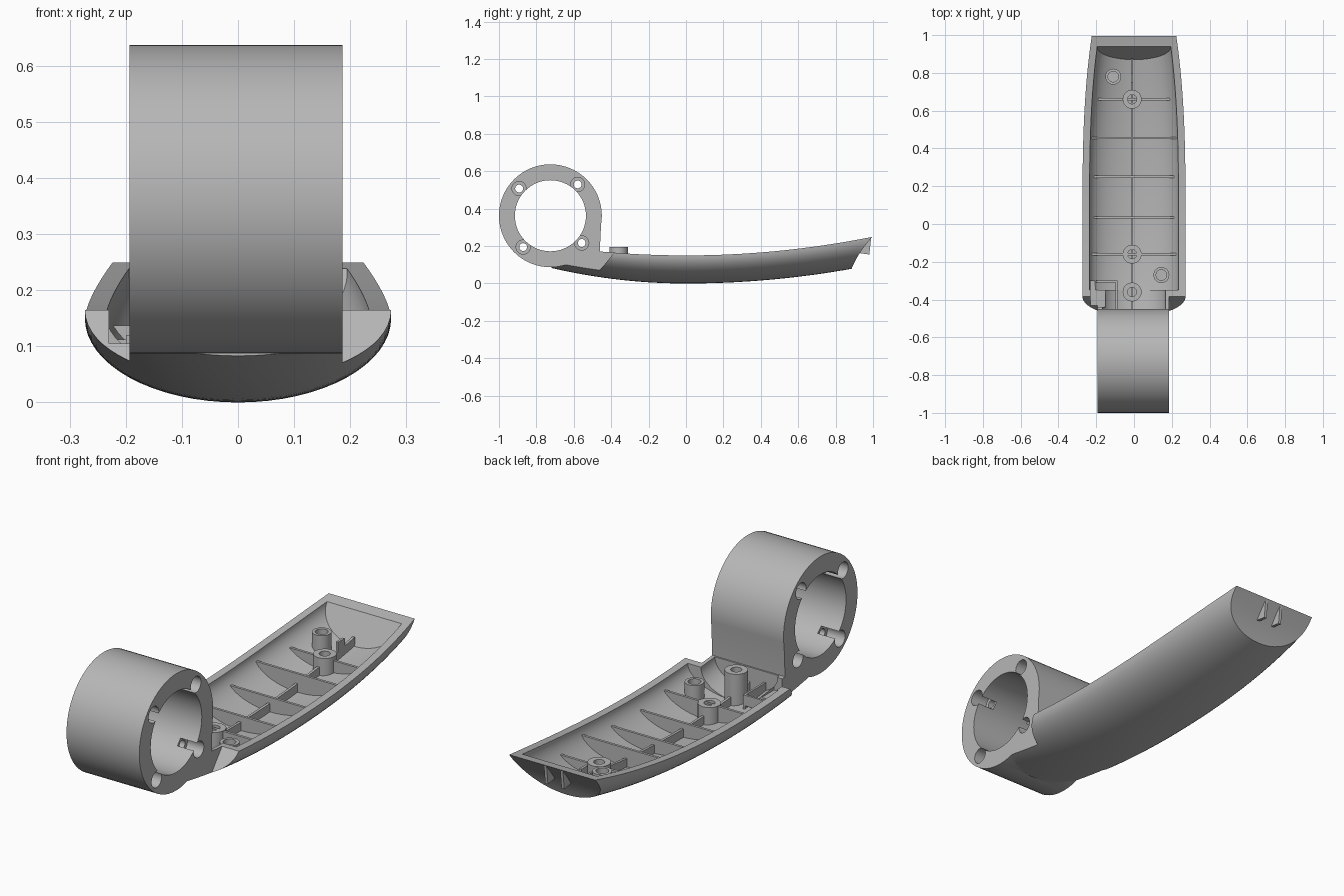
import bpy, bmesh, math
from mathutils import Matrix, Vector

cube = bpy.data.objects.get("Cube")
if cube:
    bpy.data.objects.remove(cube)

grey = bpy.data.materials.new("plain grey")
grey.use_nodes = True
grey.diffuse_color = (0.47, 0.47, 0.47, 1)
grey.node_tree.nodes["Principled BSDF"].inputs["Base Color"].default_value = (0.47, 0.47, 0.47, 1)

LEFT, RIGHT = 0.186, -0.193      # side planes of the ring and neck
RING_Y, RING_Z = -0.725, 0.362


def finish(name, bm):
    bmesh.ops.recalc_face_normals(bm, faces=bm.faces)
    me = bpy.data.meshes.new(name)
    bm.to_mesh(me)
    bm.free()
    me.materials.append(grey)
    ob = bpy.data.objects.new(name, me)
    bpy.context.collection.objects.link(ob)
    return ob


def smooth(ob):
    bpy.ops.object.select_all(action='DESELECT')
    ob.select_set(True)
    bpy.context.view_layer.objects.active = ob
    bpy.ops.object.shade_smooth_by_angle(angle=math.radians(30))


def combine(ob, other, operation):
    """Apply a boolean and remove the helper."""
    other.hide_render = True
    mod = ob.modifiers.new("bool", 'BOOLEAN')
    mod.operation = operation
    mod.solver = 'EXACT'
    mod.object = other
    bpy.ops.object.select_all(action='DESELECT')
    ob.select_set(True)
    bpy.context.view_layer.objects.active = ob
    bpy.ops.object.modifier_apply(modifier=mod.name)
    bpy.data.objects.remove(other)


def prism(name, pts, a, b, axis='x'):
    """Extrude a (y, z) profile along x, or an (x, z) profile along y."""
    bm = bmesh.new()
    place = (lambda p, d: (d, p[0], p[1])) if axis == 'x' else (lambda p, d: (p[0], d, p[1]))
    face = bm.faces.new([bm.verts.new(place(p, a)) for p in pts])
    ext = bmesh.ops.extrude_face_region(bm, geom=[face])
    shift = Vector((b - a, 0, 0) if axis == 'x' else (0, b - a, 0))
    bmesh.ops.translate(bm, vec=shift, verts=[v for v in ext["geom"] if isinstance(v, bmesh.types.BMVert)])
    return finish(name, bm)


def box(name, x0, x1, y0, y1, z0, z1):
    return prism(name, [(y0, z0), (y1, z0), (y1, z1), (y0, z1)], x0, x1)


def cylinder(name, y, z, r, x0, x1, n=64):
    bm = bmesh.new()
    m = Matrix.Translation(((x0 + x1) / 2, y, z)) @ Matrix.Rotation(math.pi / 2, 4, 'Y')
    bmesh.ops.create_cone(bm, cap_ends=True, segments=n, radius1=r, radius2=r, depth=x1 - x0, matrix=m)
    return finish(name, bm)


# Curves of the long arm
def bottom(y):
    return (0.1 if y > 0 else 0.16) * y * y


def height(y):
    return 0.15 + 0.1 * y * y - bottom(y)


def width(y):
    return 0.273 - 0.05 * max(y, 0) ** 3


def loft(name, y0, y1, slant, bow=0, inset=0, floor=0, rise=0, steps=40, n=32):
    """Half-elliptic trough solid with a slanted rear end."""
    bm = bmesh.new()
    section = [(-math.cos(math.pi * i / n), 1 - math.sin(math.pi * i / n)) for i in range(n + 1)]
    if rise:
        section = [(-1, 1 + rise)] + section + [(1, 1 + rise)]
    rows = []
    for s in range(steps + 1):
        row = []
        for u, h in section:
            end = y1 + slant * (h - 1) - bow * math.sin(math.pi * min(h, 1))
            y = y0 + (end - y0) * s / steps
            z = bottom(y) + floor + h * (height(y) - floor)
            row.append(bm.verts.new((u * (width(y) - inset), y, z)))
        rows.append(row)
    k = len(section)
    for a, b in zip(rows, rows[1:]):
        for i in range(k):
            j = (i + 1) % k
            bm.faces.new((a[i], a[j], b[j], b[i]))
    for row in (rows[0], rows[-1]):
        for i in range(k // 2):
            quad = [row[i], row[i + 1], row[k - 2 - i], row[k - 1 - i]]
            bm.faces.new(list(dict.fromkeys(quad)))
    return finish(name, bm)


# Arm body, trimmed beside the neck, joined to the ring
body = loft("arm_and_ring", -0.72, 0.995, 0.11, bow=0.012)
slant = [(-0.9, -0.1), (-0.6, -0.1), (-0.273, 0.3), (-0.9, 0.3)]
for a, b in ((LEFT, 0.4), (-0.4, RIGHT)):
    combine(body, prism("trim", slant, a, b), 'DIFFERENCE')
combine(body, loft("cavity", -0.35, 0.94, 0.07, inset=0.037, floor=0.03, rise=0.6), 'DIFFERENCE')
combine(body, loft("neck_cavity", -0.455, -0.33, 0, inset=0.105, floor=0.03, rise=0.6, steps=4), 'DIFFERENCE')
neck = [(-0.7, 0.15), (-0.462, 0.15), (-0.452, RING_Z), (-0.7, RING_Z)]
combine(body, prism("neck", neck, RIGHT, LEFT), 'UNION')
combine(body, cylinder("ring", RING_Y, RING_Z, 0.275, RIGHT, LEFT), 'UNION')

# Cable slot in the right front corner
combine(body, box("slot", -0.23, -0.15, -0.44, -0.3, 0.105, 0.3), 'DIFFERENCE')
combine(body, box("slot_mouth", -0.23, RIGHT - 0.001, -0.6, -0.3, 0.105, 0.3), 'DIFFERENCE')

# Ring bore, screw recesses from both sides, screw holes
combine(body, cylinder("bore", RING_Y, RING_Z, 0.19, -0.4, 0.4), 'DIFFERENCE')
for q in range(4):
    ang = math.radians(49 + 90 * q)
    y, z = RING_Y + 0.222 * math.cos(ang), RING_Z + 0.222 * math.sin(ang)
    for a, b in ((0.1, 0.4), (-0.4, -0.1)):
        combine(body, cylinder("recess", y, z, 0.038, a, b, 24), 'DIFFERENCE')
    combine(body, cylinder("hole", y, z, 0.021, -0.4, 0.4, 20), 'DIFFERENCE')
smooth(body)


# Cross ribs with a straight top and a belly sunk in the floor
def cross_rib(y, half):
    w, b = width(y) - 0.037, height(y) - 0.03
    z = lambda x: bottom(y) + 0.03 + b * (1 - math.sqrt(1 - (x / w) ** 2))
    xs = [half * (i / 10 - 1) for i in range(21)]
    prism("cross_rib", [(x, z(x) - 0.006) for x in xs] + [(half, z(half)), (-half, z(half))],
          y - 0.006, y + 0.006, 'y')


for y, half in ((0.66, 0.19), (0.455, 0.222), (0.25, 0.212), (0.035, 0.212), (-0.16, 0.222)):
    cross_rib(y, half)

# Long rib along the middle
ys = [-0.455 + 1.33 * i / 24 for i in range(25)]
prism("long_rib", [(y, bottom(y) + 0.02) for y in ys] + [(y, bottom(y) + 0.07) for y in reversed(ys)],
      -0.016, -0.004)
box("rib_tab", -0.016, -0.004, 0.75, 0.8, 0.09, 0.17)


# Screw posts
def post(name, x, y, z0, z1, r, ri):
    bm = bmesh.new()
    profile = [(r, z0), (r, z1), (ri, z1), (ri, z0 + 0.02), (0, z0 + 0.02)]
    vs = [bm.verts.new((p, 0, z)) for p, z in profile]
    edges = [bm.edges.new(e) for e in zip(vs, vs[1:])]
    bmesh.ops.spin(bm, geom=vs + edges, cent=(0, 0, 0), axis=(0, 0, 1), angle=2 * math.pi, steps=28)
    bmesh.ops.remove_doubles(bm, verts=bm.verts, dist=0.0001)
    bmesh.ops.translate(bm, vec=(x, y, 0), verts=bm.verts)
    smooth(finish(name, bm))


for y, top in ((0.66, 0.15), (-0.16, 0.115), (-0.36, 0.195)):
    post("middle_post", -0.01, y, bottom(y) + 0.02, top, 0.05, 0.024)
for x, y in ((-0.11, 0.78), (0.145, -0.27)):
    post("side_post", x, y, bottom(y) + 0.04, bottom(y) + 0.12, 0.042, 0.028)

# Thin walls around the cable slot
box("slot_wall_side", -0.097, -0.087, -0.455, -0.3, 0.05, 0.12)
box("slot_wall_back", -0.2, -0.087, -0.31, -0.3, 0.07, 0.12)

# Two small fins on the rear end
for x in (-0.045, 0.04):
    prism("rear_fin", [(0.91, 0.165), (0.98, 0.155), (0.99, 0.245), (0.965, 0.24)], x - 0.007, x + 0.007)
